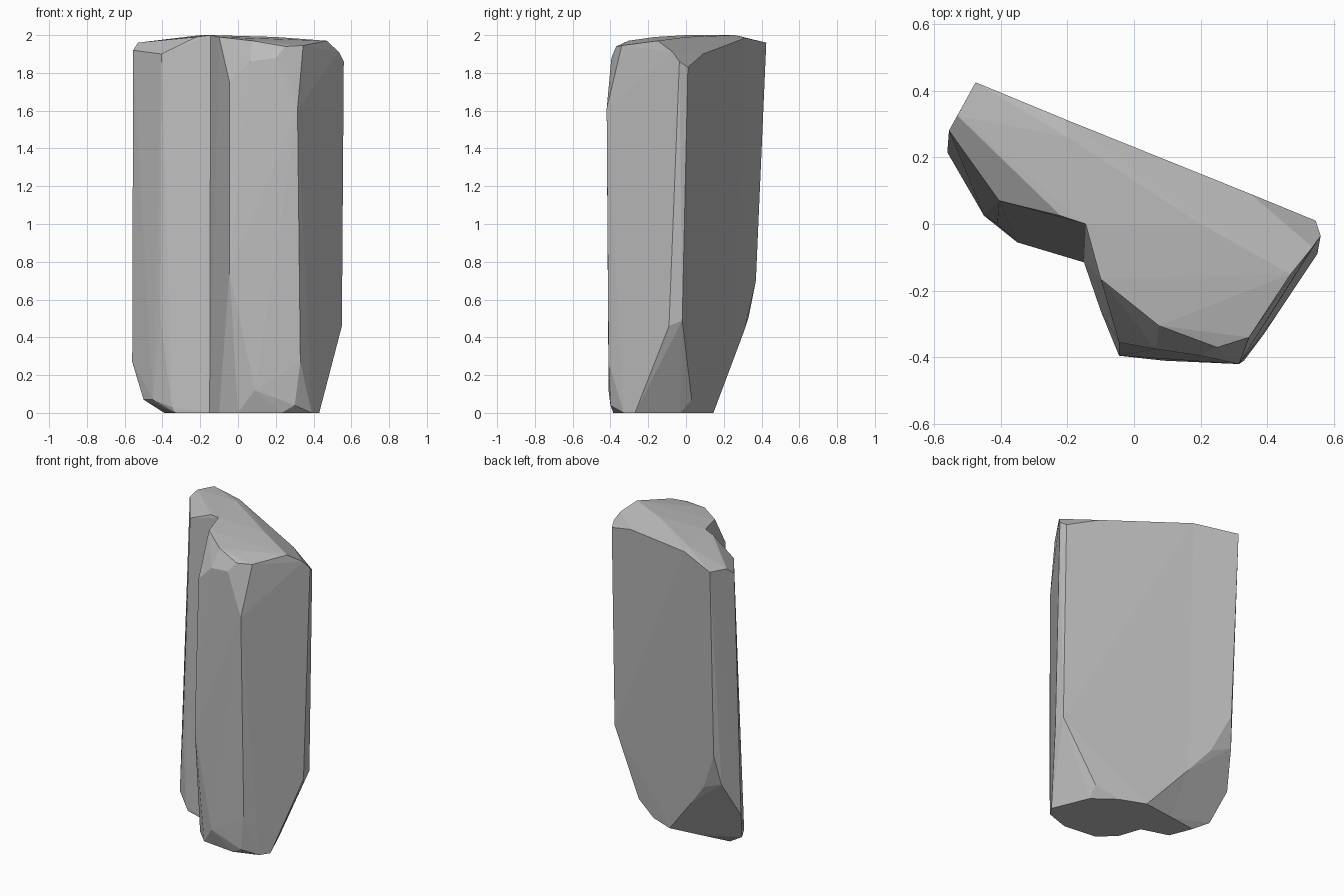
import bpy
import bmesh

# Remove only the default cube
default_cube = bpy.data.objects.get("Cube")
if default_cube:
    bpy.data.objects.remove(default_cube, do_unlink=True)


def make_material(name, color):
    material = bpy.data.materials.new(name)
    material.use_nodes = True
    material.diffuse_color = color
    for node in material.node_tree.nodes:
        if node.type == "BSDF_PRINCIPLED":
            node.inputs["Base Color"].default_value = color
            node.inputs["Roughness"].default_value = 0.9
    return material


def add_convex_lobe(bm, corner_groups, seam_corners):
    """Wrap one faceted lobe around its corners, leaving the seam side open."""
    seam = [bm.verts.new(corner) for corner in seam_corners]
    corners = [bm.verts.new(corner) for group in corner_groups for corner in group]
    hull = bmesh.ops.convex_hull(bm, input=seam + corners, use_existing_faces=False)

    # Faces lying wholly on the seam would be hidden inside the rock
    seam_set = set(seam)
    inner_faces = [
        item for item in hull["geom"]
        if isinstance(item, bmesh.types.BMFace) and all(v in seam_set for v in item.verts)
    ]
    bmesh.ops.delete(bm, geom=inner_faces, context="FACES")
    loose = [v for v in bm.verts if not v.link_faces]
    bmesh.ops.delete(bm, geom=loose, context="VERTS")


# Seam: the section shared by both lobes, from the front notch to the back
seam_section = [
    (-.145, 0, 2), (-.198, .26, 2), (-.209, .315, 1.985),
    (-.22, .25, .28), (-.197, .117, 0), (-.15, -.115, 0),
]

# Left lobe: the thinner part, set back behind the notch
small_lobe_crown = [
    (-.475, .425, 1.96), (-.53, .325, 1.96), (-.555, .28, 1.92),
    (-.405, .07, 1.9), (-.26, .065, 1.98), (-.22, .025, 1.99),
]
small_lobe_sides = [
    (-.465, .37, .7), (-.495, .33, .5), (-.35, .31, .44),
    (-.56, .215, .27), (-.41, 0, .5),
]
small_lobe_foot = [
    (-.5, .12, .07), (-.45, .025, .07), (-.35, -.055, .03),
    (-.33, -.06, 0), (-.39, .09, 0),
]

# Right lobe: the thicker part, standing forward
large_lobe_crown = [
    (.35, .09, 1.9), (.545, .01, 1.83), (.56, -.035, 1.86),
    (.535, -.07, 1.91), (.47, -.15, 1.97), (.2, 0, 1.99),
    (.345, -.34, 1.945), (.25, -.37, 1.94), (.075, -.305, 1.97),
    (-.1, -.165, 1.99),
]
large_lobe_sides = [
    (-.045, -.355, 1.75), (.065, -.375, 1.86), (.2, -.395, 1.88),
    (.315, -.42, 1.61), (-.045, -.395, .75),
    (.55, -.09, .46), (.545, -.02, .49),
]
large_lobe_foot = [
    (.33, -.41, .27), (.3, -.4, .04), (.09, -.41, .12),
    (.39, -.33, 0), (.43, -.27, 0), (.23, -.385, 0), (0, -.36, 0),
    (-.1, -.26, 0), (.33, .03, .07), (.33, -.03, 0),
    (.185, .08, 0), (.02, .145, 0),
]

# Rock pillar: weld the two lobes along the seam
bm = bmesh.new()
add_convex_lobe(bm, [small_lobe_crown, small_lobe_sides, small_lobe_foot], seam_section)
add_convex_lobe(bm, [large_lobe_crown, large_lobe_sides, large_lobe_foot], seam_section)
bmesh.ops.remove_doubles(bm, verts=bm.verts[:], dist=.001)

# Close any sliver left at the seam and merge nearly flat facets
open_edges = [edge for edge in bm.edges if edge.is_boundary]
if open_edges:
    bmesh.ops.holes_fill(bm, edges=open_edges, sides=0)
bmesh.ops.dissolve_limit(bm, angle_limit=.03, verts=bm.verts[:], edges=bm.edges[:])
bmesh.ops.recalc_face_normals(bm, faces=bm.faces[:])

mesh = bpy.data.meshes.new("rock_pillar")
bm.to_mesh(mesh)
bm.free()

stone_grey = make_material("stone_grey", (.5, .5, .5, 1))
mesh.materials.append(stone_grey)
rock_pillar = bpy.data.objects.new("rock_pillar", mesh)
bpy.context.scene.collection.objects.link(rock_pillar)
